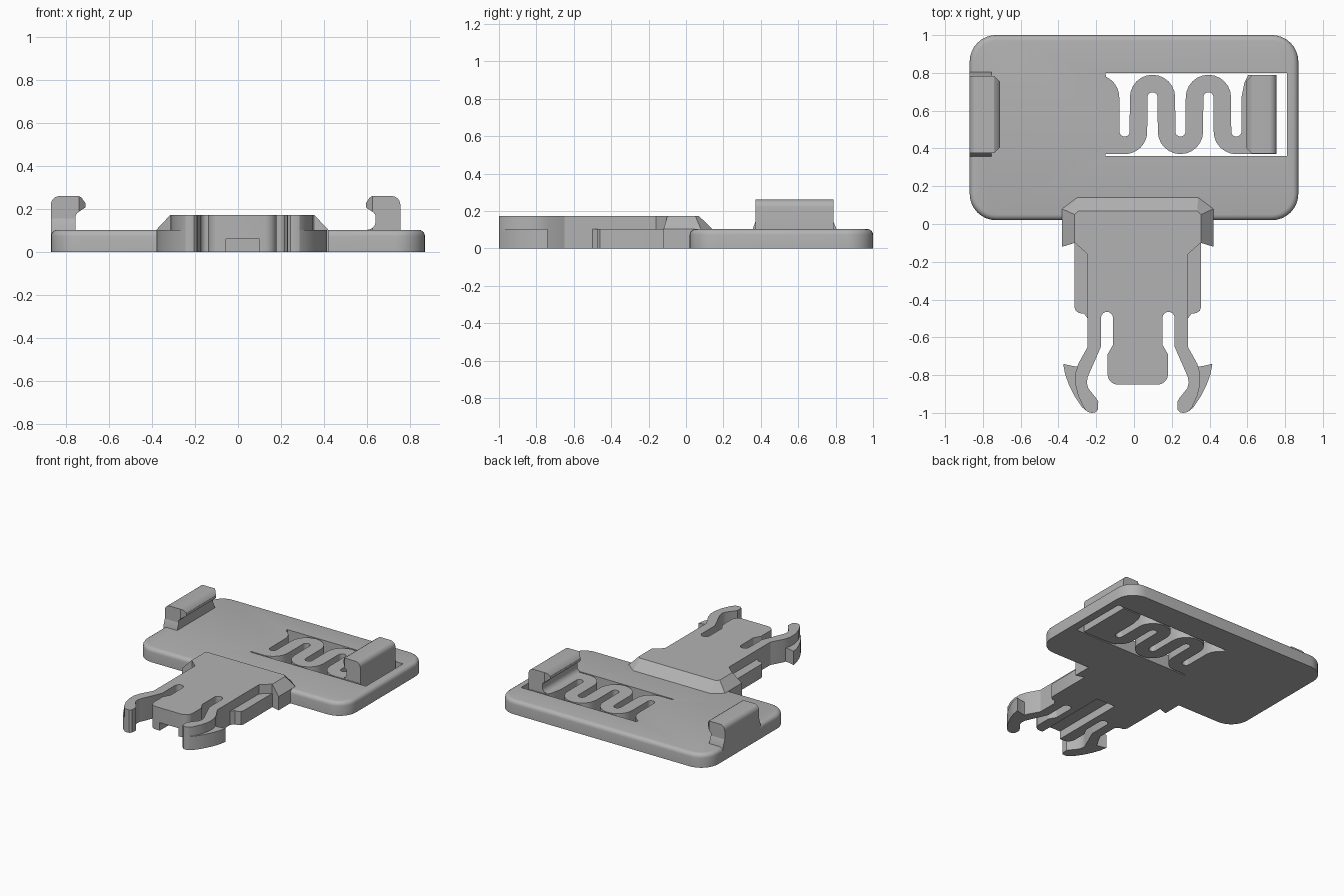
import bpy, bmesh, math
from mathutils import Vector

if "Cube" in bpy.data.objects:
    bpy.data.objects.remove(bpy.data.objects["Cube"])

grey = bpy.data.materials.new("plain_grey")
grey.use_nodes = True
grey.diffuse_color = (0.45, 0.45, 0.45, 1)
grey.node_tree.nodes["Principled BSDF"].inputs["Base Color"].default_value = grey.diffuse_color

T, H, MID = 0.103, 0.172, 0.02   # plate thickness, buckle height, buckle centre line


def finish(bm, name, smooth=True):
    bmesh.ops.recalc_face_normals(bm, faces=bm.faces)
    mesh = bpy.data.meshes.new(name)
    bm.to_mesh(mesh)
    bm.free()
    ob = bpy.data.objects.new(name, mesh)
    bpy.context.collection.objects.link(ob)
    mesh.materials.append(grey)
    if smooth:
        bpy.ops.object.select_all(action="DESELECT")
        ob.select_set(True)
        bpy.context.view_layer.objects.active = ob
        bpy.ops.object.shade_smooth_by_angle(angle=math.radians(25))
    return ob


def loft(rings):
    bm = bmesh.new()
    loops = [[bm.verts.new(p) for p in ring] for ring in rings]
    n = len(loops[0])
    for a, b in zip(loops, loops[1:]):
        for i in range(n):
            j = (i + 1) % n
            bm.faces.new((a[i], a[j], b[j], b[i]))
    bm.faces.new(loops[0])
    bm.faces.new(loops[-1])
    bmesh.ops.recalc_face_normals(bm, faces=bm.faces)
    return bm


def prism(pts, lo, hi, axis="z"):
    place = {"z": lambda p, d: (p[0], p[1], d),
             "y": lambda p, d: (p[0], d, p[1]),
             "x": lambda p, d: (d, p[0], p[1])}[axis]
    return loft([[place(p, d) for p in pts] for d in (lo, hi)])


def arc(cx, cy, r, a0, a1, n=8):
    angles = [math.radians(a0 + (a1 - a0) * i / n) for i in range(n + 1)]
    return [(cx + r * math.cos(a), cy + r * math.sin(a)) for a in angles]


def both_sides(half):
    return [(MID + w, y) for w, y in half] + [(MID - w, y) for w, y in reversed(half)]


def cut(ob, cutter):
    cutter.hide_render = True
    mod = ob.modifiers.new("cut", "BOOLEAN")
    mod.operation, mod.solver, mod.object = "DIFFERENCE", "EXACT", cutter
    bpy.context.view_layer.objects.active = ob
    ob.select_set(True)
    bpy.ops.object.modifier_apply(modifier=mod.name)
    bpy.data.objects.remove(cutter)


# Base plate with rounded corners and a softened top rim
R = 0.14
outline = []
for cx, cy, a in ((0.73, 0.86, 0), (-0.73, 0.86, 90), (-0.73, 0.16, 180), (0.73, 0.16, 270)):
    outline += arc(cx, cy, R, a, a + 90)
bm = prism(outline, 0, T)
rim = [e for e in bm.edges if all(v.co.z > T - 0.001 for v in e.verts)]
bmesh.ops.bevel(bm, geom=rim, offset=0.03, segments=4, profile=0.5, affect="EDGES")
plate = finish(bm, "base_plate")

# Spring window through the plate
LOW, TOP, X0, PITCH = 0.49, 0.67, -0.05, 0.148
RI, RO = 0.027, 0.12
window = [(-0.15, 0.8), (0.81, 0.8), (0.81, 0.36), (-0.15, 0.36), (-0.15, LOW - RO), (X0, LOW - RO)]
window += arc(X0, LOW, RI, 270, 180)
window += arc(X0 - PITCH, TOP, RO, 0, 66)
cut(plate, finish(prism(window, -0.1, 0.3), "window_cutter", False))

# Serpentine spring strip
side_a, side_b = [], []
for k in range(5):
    low = k % 2 == 0
    a0 = 270 if k == 0 else 180
    a1 = (270 if k == 4 else 360) if low else 0
    cx, cy = X0 + PITCH * k, LOW if low else TOP
    inner, outer = arc(cx, cy, RI, a0, a1, 12), arc(cx, cy, RO, a0, a1, 12)
    side_a += inner if low else outer
    side_b += outer if low else inner
finish(prism(side_a + side_b[::-1], 0, T), "serpentine_spring")

# Foot joining the spring to the moving hook
fx = X0 + 4 * PITCH
foot = [(fx, LOW - RO), (0.755, LOW - RO), (0.755, 0.79), (0.605, 0.79), (0.585, 0.75), (fx + RI, TOP)]
finish(prism(foot + arc(fx, LOW, RI, 0, -90), 0, T), "spring_foot")


# Hooks with chamfered nose corners
def hook(name, profile, nose_x, inward, y0, y1):
    bm = prism(profile, y0, y1, "y")
    for y, s in ((y0, -1), (y1, 1)):
        bmesh.ops.bisect_plane(bm, geom=bm.verts[:] + bm.edges[:] + bm.faces[:],
                               plane_co=(nose_x, y - s * 0.03, 0.2),
                               plane_no=Vector((inward, s, 0)).normalized(), clear_outer=True)
        bmesh.ops.holes_fill(bm, edges=[e for e in bm.edges if e.is_boundary])
    return finish(bm, name)


right_profile = [(0.755, T)] + arc(0.715, 0.22, 0.04, 0, 90, 6)
right_profile += [(0.625, 0.26), (0.612, 0.252), (0.595, 0.227), (0.595, 0.207), (0.632, 0.182), (0.64, 0.17)]
right_profile += arc(0.6, 0.143, 0.04, 0, -90, 6)
hook("spring_hook", right_profile, 0.595, -1, 0.372, 0.788)

left_profile = [(-0.755, 0.05), (-0.87, 0.05)] + arc(-0.83, 0.22, 0.04, 180, 90, 6)
left_profile += [(-0.74, 0.26), (-0.727, 0.252), (-0.71, 0.227), (-0.71, 0.207), (-0.747, 0.182), (-0.755, 0.17)]
hook("fixed_hook", left_profile, -0.71, 1, 0.375, 0.783)
flare = [(0.357, 0.07), (0.805, 0.07), (0.805, T), (0.783, 0.155), (0.375, 0.155), (0.357, T)]
finish(prism(flare, -0.87, -0.755, "x"), "fixed_hook_flare")

# Sloped collar between plate and buckle
wide = both_sides([(0.335, -0.1), (0.4, -0.12), (0.4, 0.08), (0.32, 0.14)])
narrow = both_sides([(0.333, -0.1), (0.335, -0.1), (0.335, 0.05), (0.315, 0.07)])
finish(loft([[(x, y, z) for x, y in ring] for ring, z in ((wide, 0), (wide, T), (narrow, H))]), "collar")

# Buckle body: neck, two springy arms and a centre tongue
half = [(0.333, 0), (0.333, -0.1), (0.265, -0.16), (0.265, -0.65), (0.315, -0.74), (0.33, -0.79),
        (0.33, -0.85), (0.315, -0.91), (0.285, -0.975), (0.265, -0.995), (0.245, -1), (0.225, -0.998),
        (0.211, -0.985), (0.209, -0.94), (0.222, -0.92), (0.262, -0.87), (0.27, -0.84), (0.265, -0.81),
        (0.195, -0.65)]
half += arc(0.163, -0.497, 0.032, 0, 180)
half += [(0.131, -0.64), (0.16, -0.69)] + arc(0.105, -0.795, 0.055, 0, -90, 6)
body = finish(prism(both_sides(half), 0, H), "buckle_body")
groove = prism([(-0.055, -0.95), (0.1, -0.95), (0.1, -0.27), (-0.055, -0.27)], -0.05, 0.06)
cut(body, finish(groove, "groove_cutter", False))

# Low side rails and arm barbs
rail = [(0.26, -0.1), (0.335, -0.1), (0.335, -0.44), (0.328, -0.46), (0.31, -0.472), (0.285, -0.474),
        (0.265, -0.5), (0.26, -0.5)]
barb = [(0.315, -0.755), (0.345, -0.752), (0.395, -0.74), (0.385, -0.795), (0.365, -0.85), (0.335, -0.91),
        (0.295, -0.97), (0.265, -0.995), (0.285, -0.96), (0.32, -0.86)]
for side, s in (("left", 1), ("right", -1)):
    for part, pts in (("rail", rail), ("barb", barb)):
        finish(prism([(MID + s * w, y) for w, y in pts], 0, T), f"{side}_{part}")
